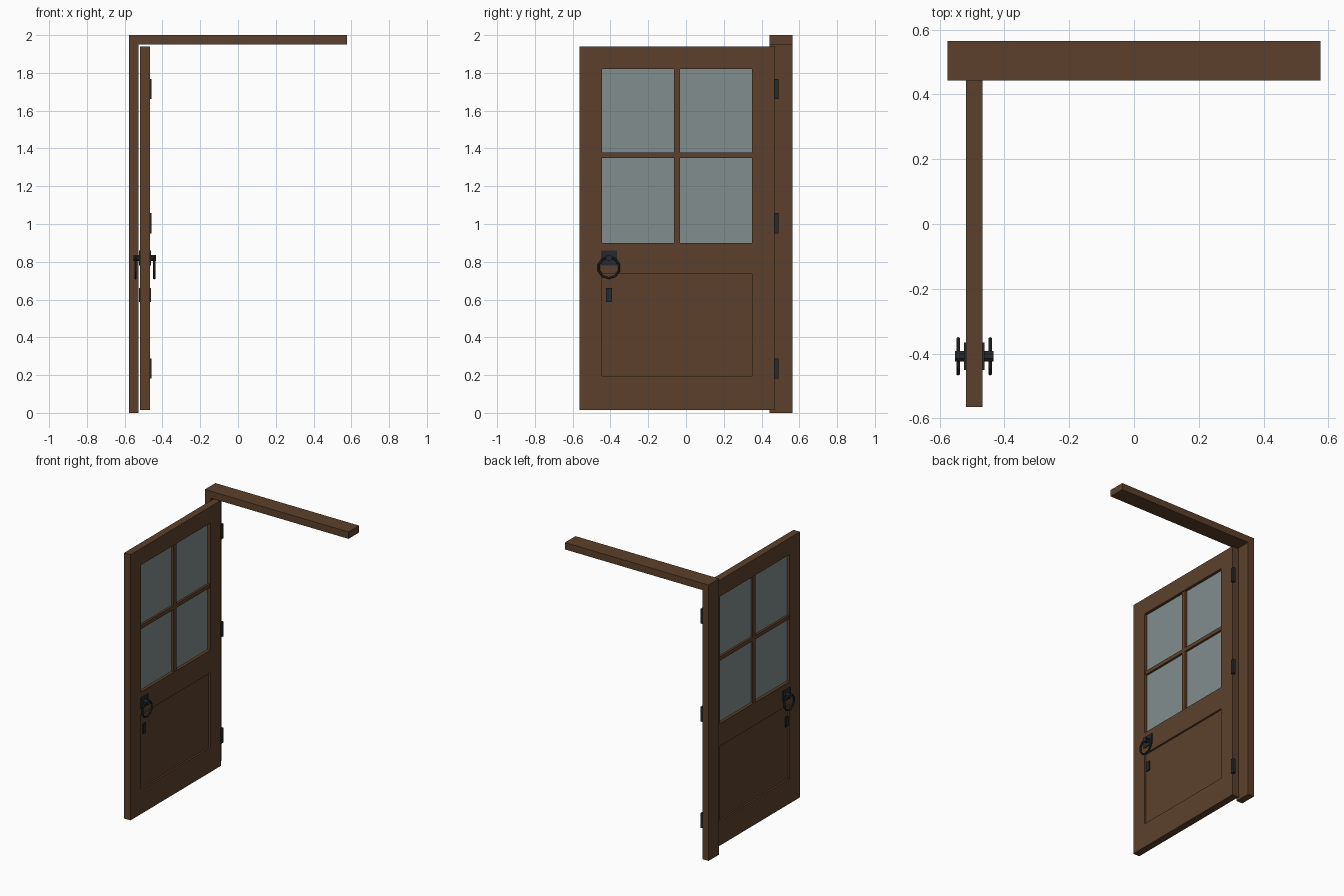
import bpy, bmesh
from math import pi
from mathutils import Matrix, Vector

cube = bpy.data.objects.get("Cube")
if cube:
    bpy.data.objects.remove(cube, do_unlink=True)


def material(name, color):
    m = bpy.data.materials.new(name)
    m.use_nodes = True
    m.diffuse_color = (*color, 1)
    m.node_tree.nodes["Principled BSDF"].inputs["Base Color"].default_value = (*color, 1)
    return m


WOOD = material("brown_wood", (0.107, 0.051, 0.024))
GLASS = material("grey_glass", (0.223, 0.27, 0.266))
IRON = material("dark_iron", (0.019, 0.023, 0.026))


def finish(name, bm, mat):
    bmesh.ops.recalc_face_normals(bm, faces=bm.faces)
    mesh = bpy.data.meshes.new(name)
    bm.to_mesh(mesh)
    bm.free()
    mesh.materials.append(mat)
    obj = bpy.data.objects.new(name, mesh)
    bpy.context.scene.collection.objects.link(obj)
    return obj


def box(name, xs, ys, zs, mat):
    bm = bmesh.new()
    bmesh.ops.create_cube(bm, size=1)
    lo, hi = Vector((xs[0], ys[0], zs[0])), Vector((xs[1], ys[1], zs[1]))
    bmesh.ops.transform(bm, verts=bm.verts,
                        matrix=Matrix.Translation((lo + hi) / 2) @ Matrix.Diagonal((*(hi - lo), 1)))
    return finish(name, bm, mat)


def extrude(bm, faces, offset):
    ret = bmesh.ops.extrude_face_region(bm, geom=faces)
    moved = [v for v in ret["geom"] if isinstance(v, bmesh.types.BMVert)]
    bmesh.ops.translate(bm, verts=moved, vec=offset)


# Door frame: one post and the lintel as a single L-shaped extrusion
W, POST, BEAM, H = 0.576, -0.526, 1.95, 2.0
Y0, Y1 = 0.443, 0.564
bm = bmesh.new()
outline = [(-W, 0), (POST, 0), (POST, BEAM), (W, BEAM), (W, H), (-W, H)]
face = bm.faces.new([bm.verts.new((x, Y0, z)) for x, z in outline])
extrude(bm, [face], (0, Y1 - Y0, 0))
finish("door_frame", bm, WOOD)

# Door leaf: stiles and rails around a window opening and a panel opening
X0, X1 = -0.519, -0.467
XC = (X0 + X1) / 2
ys = [-0.564, -0.445, 0.35, 0.471]
zs = [0.015, 0.195, 0.735, 0.9, 1.82, 1.94]
bm = bmesh.new()
grid = [[bm.verts.new((X0, y, z)) for z in zs] for y in ys]
faces = []
for i in range(len(ys) - 1):
    for j in range(len(zs) - 1):
        if i == 1 and j in (1, 3):
            continue
        faces.append(bm.faces.new([grid[i][j], grid[i + 1][j],
                                   grid[i + 1][j + 1], grid[i][j + 1]]))
extrude(bm, faces, (X1 - X0, 0, 0))
bmesh.ops.recalc_face_normals(bm, faces=bm.faces)
bmesh.ops.dissolve_limit(bm, angle_limit=0.01, verts=bm.verts, edges=bm.edges)
finish("door_leaf", bm, WOOD)


def middle(depth):
    return X0 + depth, X1 - depth


# Infill of the openings
inner = (ys[1], ys[2])
box("lower_panel", middle(0.013), inner, (zs[1], zs[2]), WOOD)
box("window_glass", middle(0.021), inner, (zs[3], zs[4]), GLASS)
box("vertical_glazing_bar", middle(0.006), (-0.064, -0.031), (zs[3], zs[4]), WOOD)
for side, span in (("front", (ys[1], -0.064)), ("back", (-0.031, ys[2]))):
    box(side + "_glazing_bar", middle(0.006), span, (1.35, 1.378), WOOD)

# Hinges
for name, z in (("lower", 0.234), ("middle", 1.004), ("upper", 1.714)):
    box(name + "_hinge", (-0.48, -0.458), (0.465, 0.489), (z - 0.053, z + 0.053), IRON)


# Ring handle, backplate and key plate on both faces
def outward(side, a, b):
    edge = XC + side * (X1 - X0) / 2
    return sorted((edge + side * a, edge + side * b))


HY = -0.408
for name, side in (("left", 1), ("right", -1)):
    box(name + "_backplate", outward(side, -0.002, 0.006),
        (HY - 0.042, HY + 0.042), (0.78, 0.86), IRON)
    box(name + "_key_plate", outward(side, -0.002, 0.006),
        (HY - 0.015, HY + 0.015), (0.588, 0.66), IRON)

    # Short stud that carries the ring
    x0, x1 = outward(side, 0, 0.033)
    bm = bmesh.new()
    bmesh.ops.create_cone(bm, cap_ends=True, segments=8, radius1=0.018, radius2=0.018,
                          depth=x1 - x0)
    bmesh.ops.transform(bm, verts=bm.verts,
                        matrix=Matrix.Translation(((x0 + x1) / 2, HY, 0.82))
                        @ Matrix.Rotation(pi / 2, 4, "Y") @ Matrix.Rotation(pi / 8, 4, "Z"))
    finish(name + "_stud", bm, IRON)

    bpy.ops.mesh.primitive_torus_add(
        major_segments=10, minor_segments=6, major_radius=0.056, minor_radius=0.0065,
        location=(sum(outward(side, 0.017, 0.03)) / 2, HY, 0.769), rotation=(0, pi / 2, 0))
    ring = bpy.context.object
    ring.name = name + "_ring_handle"
    ring.data.materials.append(IRON)
